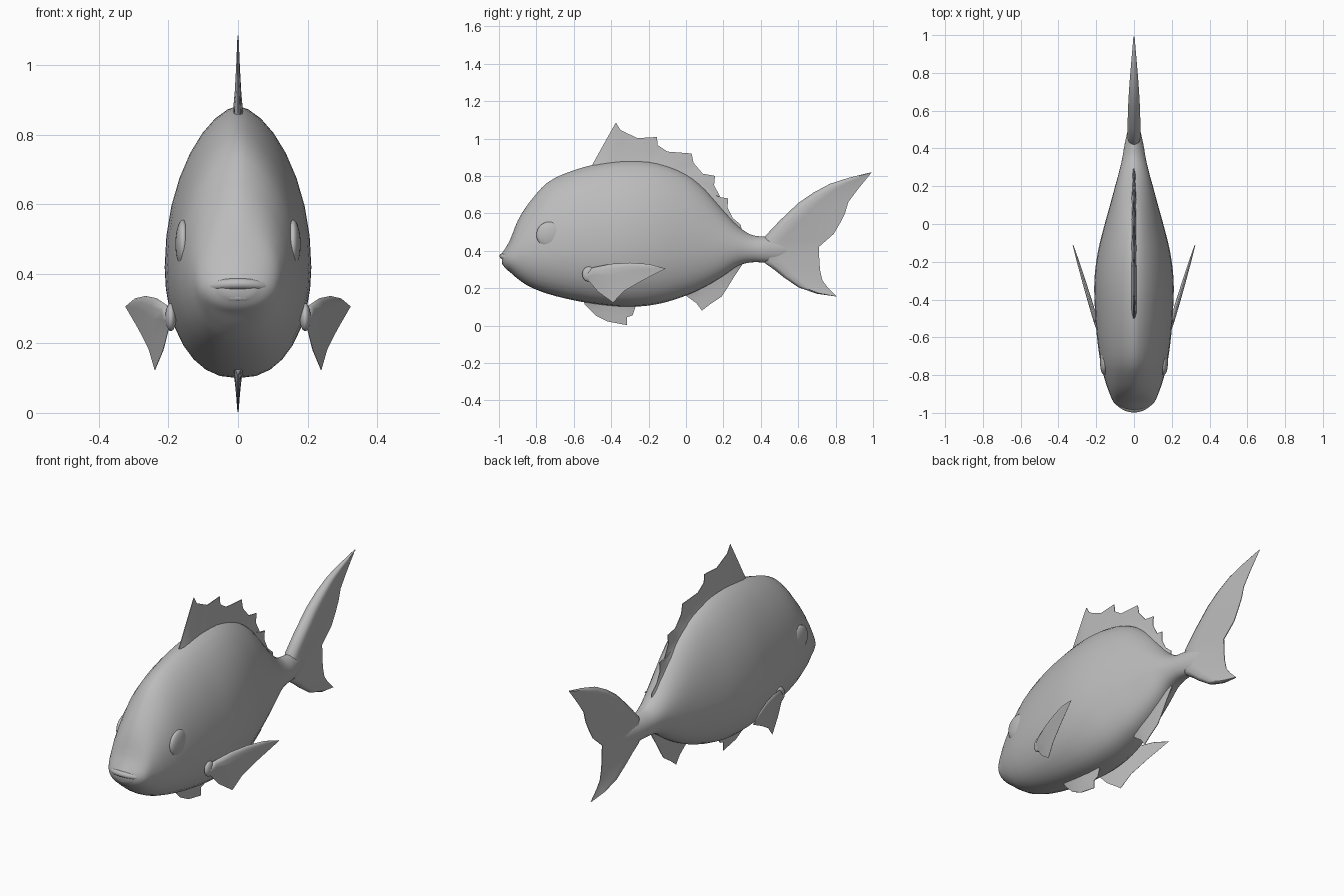
import bpy, bmesh, math
from mathutils import Vector

if "Cube" in bpy.data.objects:
    bpy.data.objects.remove(bpy.data.objects["Cube"], do_unlink=True)

GREY = (0.5, 0.5, 0.5, 1)
mat = bpy.data.materials.new("plain grey")
mat.use_nodes = True
mat.diffuse_color = GREY
mat.node_tree.nodes["Principled BSDF"].inputs["Base Color"].default_value = GREY


def finish(name, bm, angle=50):
    """Turn a bmesh into a smooth-shaded, coloured object."""
    bmesh.ops.remove_doubles(bm, verts=bm.verts, dist=0.0004)
    bmesh.ops.recalc_face_normals(bm, faces=bm.faces)
    me = bpy.data.meshes.new(name)
    bm.to_mesh(me)
    bm.free()
    me.materials.append(mat)
    ob = bpy.data.objects.new(name, me)
    bpy.context.collection.objects.link(ob)
    bpy.ops.object.select_all(action='DESELECT')
    ob.select_set(True)
    bpy.context.view_layer.objects.active = ob
    bpy.ops.object.shade_smooth_by_angle(angle=math.radians(angle))
    return ob


def skin(bm, rings):
    """Join closed rings of points into a capped tube."""
    rows = [[bm.verts.new(p) for p in r] for r in rings]
    n = len(rows[0])
    for a, b in zip(rows, rows[1:]):
        for i in range(n):
            j = (i + 1) % n
            bm.faces.new((a[i], a[j], b[j], b[i]))
    bm.faces.new(rows[0])
    bm.faces.new(rows[-1])


# Body stations: y, bottom z, top z, half width, z of the widest point
STATIONS = [
    (-0.985, 0.335, 0.385, 0.045, 0.36), (-0.965, 0.305, 0.415, 0.085, 0.36),
    (-0.94, 0.285, 0.46, 0.11, 0.365), (-0.90, 0.25, 0.56, 0.128, 0.38),
    (-0.84, 0.21, 0.655, 0.15, 0.39), (-0.74, 0.17, 0.765, 0.176, 0.40),
    (-0.60, 0.135, 0.83, 0.196, 0.41), (-0.45, 0.11, 0.868, 0.207, 0.415),
    (-0.30, 0.10, 0.882, 0.21, 0.42), (-0.15, 0.115, 0.868, 0.192, 0.42),
    (0.0, 0.16, 0.81, 0.155, 0.42), (0.10, 0.205, 0.73, 0.127, 0.42),
    (0.20, 0.265, 0.615, 0.10, 0.42), (0.28, 0.32, 0.53, 0.078, 0.42),
    (0.35, 0.338, 0.485, 0.062, 0.41), (0.42, 0.338, 0.475, 0.05, 0.405),
    (0.50, 0.345, 0.465, 0.032, 0.405), (0.58, 0.38, 0.43, 0.01, 0.405)]


def station(y):
    """Smooth (Hermite) interpolation of the station table."""
    S = STATIONS
    k = max(i for i in range(len(S) - 1) if S[i][0] <= y + 1e-9)
    a, b = S[k], S[k + 1]
    p, q = S[max(k - 1, 0)], S[min(k + 2, len(S) - 1)]
    h = b[0] - a[0]
    t = (y - a[0]) / h
    out = []
    for c in range(1, 5):
        m0 = (b[c] - p[c]) / (b[0] - p[0]) * h
        m1 = (q[c] - a[c]) / (q[0] - a[0]) * h
        out.append((2*t**3 - 3*t*t + 1) * a[c] + (t**3 - 2*t*t + t) * m0
                   + (3*t*t - 2*t**3) * b[c] + (t**3 - t*t) * m1)
    return out


def body_ring(y, n=32):
    """Egg-shaped section: pointed back, full belly."""
    bot, top, w, mid = station(y)
    ring = []
    for i in range(n):
        a = 2 * math.pi * i / n
        c, s = math.cos(a), math.sin(a)
        x = math.copysign(abs(c) ** (1.22 if s > 0 else 0.85), c) * w
        ring.append((x, y, mid + s * ((top - mid) if s > 0 else (mid - bot))))
    return ring


bm = bmesh.new()
ys = []
for a, b in zip(STATIONS, STATIONS[1:]):
    ys += [a[0] + (b[0] - a[0]) * k / 3 for k in range(3)]
skin(bm, [body_ring(y) for y in ys + [STATIONS[-1][0]]])
finish("body", bm, 80)


def fin(name, lead, trail, thick, place=lambda x, y, z: (x, y, z), round_lead=False):
    """Loft from a lead line to a trailing line, thinning toward the trailing edge."""
    rows = [(0, 0.1), (0.04, 0.7), (0.12, 1), (0.3, 0.8), (0.6, 0.4), (1, 0.06)] if round_lead \
        else [(0, 1), (0.3, 0.6), (0.6, 0.35), (1, 0.1)]
    bm = bmesh.new()
    rings = []
    for i, (a, b) in enumerate(zip(lead, trail)):
        a, b = Vector(a), Vector(b)
        t = thick[i] if isinstance(thick, list) else thick
        side = [(a.lerp(b, u), t * k) for u, k in rows]
        ring = [place(w, *p) for p, w in side] + [place(-w, *p) for p, w in reversed(side)]
        rings.append(ring)
    skin(bm, rings)
    return finish(name, bm)


# Dorsal fin with a notched edge, rooted along the back
edge = [(-0.50, 0.862), (-0.44, 0.97), (-0.375, 1.085), (-0.35, 1.045), (-0.26, 1.002),
        (-0.155, 1.008), (-0.152, 0.965), (-0.10, 0.93), (0.03, 0.92), (0.04, 0.87),
        (0.09, 0.812), (0.155, 0.80), (0.15, 0.75), (0.185, 0.685), (0.225, 0.68),
        (0.222, 0.63), (0.25, 0.575), (0.292, 0.54), (0.30, 0.50)]
root_y = [-0.5 + 0.78 * i / (len(edge) - 1) for i in range(len(edge))]
fin("dorsal_fin", [(y, station(y)[1] - 0.025) for y in root_y], edge, 0.016)

# Tail fin: bottom tip, through the root, to the top tip
fin("tail_fin",
    [(0.805, 0.155), (0.70, 0.17), (0.60, 0.205), (0.52, 0.26), (0.47, 0.30), (0.42, 0.335),
     (0.40, 0.40), (0.42, 0.475), (0.50, 0.56), (0.60, 0.655), (0.68, 0.71), (0.77, 0.758),
     (0.87, 0.79), (0.992, 0.82)],
    [(0.806, 0.156), (0.757, 0.205), (0.73, 0.24), (0.718, 0.29), (0.714, 0.33), (0.712, 0.37),
     (0.71, 0.42), (0.75, 0.455), (0.79, 0.49), (0.825, 0.55), (0.85, 0.60), (0.868, 0.66),
     (0.92, 0.73), (0.993, 0.819)],
    [0.003, 0.014, 0.021, 0.026, 0.03, 0.035, 0.035, 0.035, 0.034, 0.031, 0.027, 0.021, 0.013, 0.003],
    round_lead=True)

# Pelvic fin under the belly and anal fin before the tail
fin("pelvic_fin",
    [(-0.55, 0.135), (-0.50, 0.13), (-0.45, 0.13), (-0.40, 0.13), (-0.36, 0.13), (-0.32, 0.13), (-0.28, 0.13)],
    [(-0.54, 0.11), (-0.485, 0.055), (-0.42, 0.022), (-0.315, 0.002), (-0.315, 0.045), (-0.285, 0.055), (-0.27, 0.10)],
    0.016)
fin("anal_fin",
    [(0.0, 0.18), (0.04, 0.20), (0.08, 0.22), (0.13, 0.25), (0.18, 0.28), (0.22, 0.31), (0.27, 0.34), (0.31, 0.35)],
    [(0.0, 0.16), (0.055, 0.12), (0.085, 0.08), (0.13, 0.115), (0.19, 0.155), (0.22, 0.20), (0.26, 0.265), (0.30, 0.325)],
    0.016)

for s, side in ((1, "left"), (-1, "right")):
    # Pectoral fin, a sheet swept out from the flank
    fin(side + "_pectoral_fin",
        [(-0.535, 0.272), (-0.50, 0.31), (-0.40, 0.33), (-0.30, 0.336), (-0.20, 0.329), (-0.112, 0.306)],
        [(-0.53, 0.25), (-0.47, 0.18), (-0.39, 0.123), (-0.33, 0.185), (-0.235, 0.24), (-0.11, 0.304)],
        [0.012, 0.013, 0.012, 0.01, 0.007, 0.002],
        lambda w, y, z, s=s: (s * (0.197 + 0.30 * (y + 0.53) + w), y, z), round_lead=True)
    # Fin root knob and low eye bulge
    for name, c, r in (("fin_root", (0.193, -0.52, 0.275), (0.016, 0.035, 0.04)),
                       ("eye", (0.158, -0.73, 0.485), (0.022, 0.07, 0.07))):
        bm = bmesh.new()
        bmesh.ops.create_uvsphere(bm, u_segments=24, v_segments=14, radius=1)
        for v in bm.verts:
            v.co = (s * c[0] + v.co.x * r[0], c[1] + v.co.y * r[1], c[2] + v.co.z * r[2])
        finish(side + "_" + name, bm, 80)


def lip(name, tip_y, tip_z, corner_z, r):
    """Curved lip tapering to the mouth corners."""
    rings = []
    for i in range(17):
        u = -1 + i / 8
        k = r * (0.3 + 0.7 * math.sqrt(max(0, 1 - u * u)))
        c = Vector((0.1 * math.sin(u * 1.45), tip_y + 0.085 * (1 - math.cos(u * 1.45)),
                    tip_z + (corner_z - tip_z) * u * u))
        out = Vector((math.sin(u * 1.45), -math.cos(u * 1.45), 0))
        rings.append([c + out * k * math.cos(a) + Vector((0, 0, 0.8 * k * math.sin(a)))
                      for a in (2 * math.pi * j / 10 for j in range(10))])
    bm = bmesh.new()
    skin(bm, rings)
    finish(name, bm, 80)


lip("upper_lip", -0.977, 0.371, 0.345, 0.021)
lip("lower_lip", -0.965, 0.333, 0.340, 0.019)
